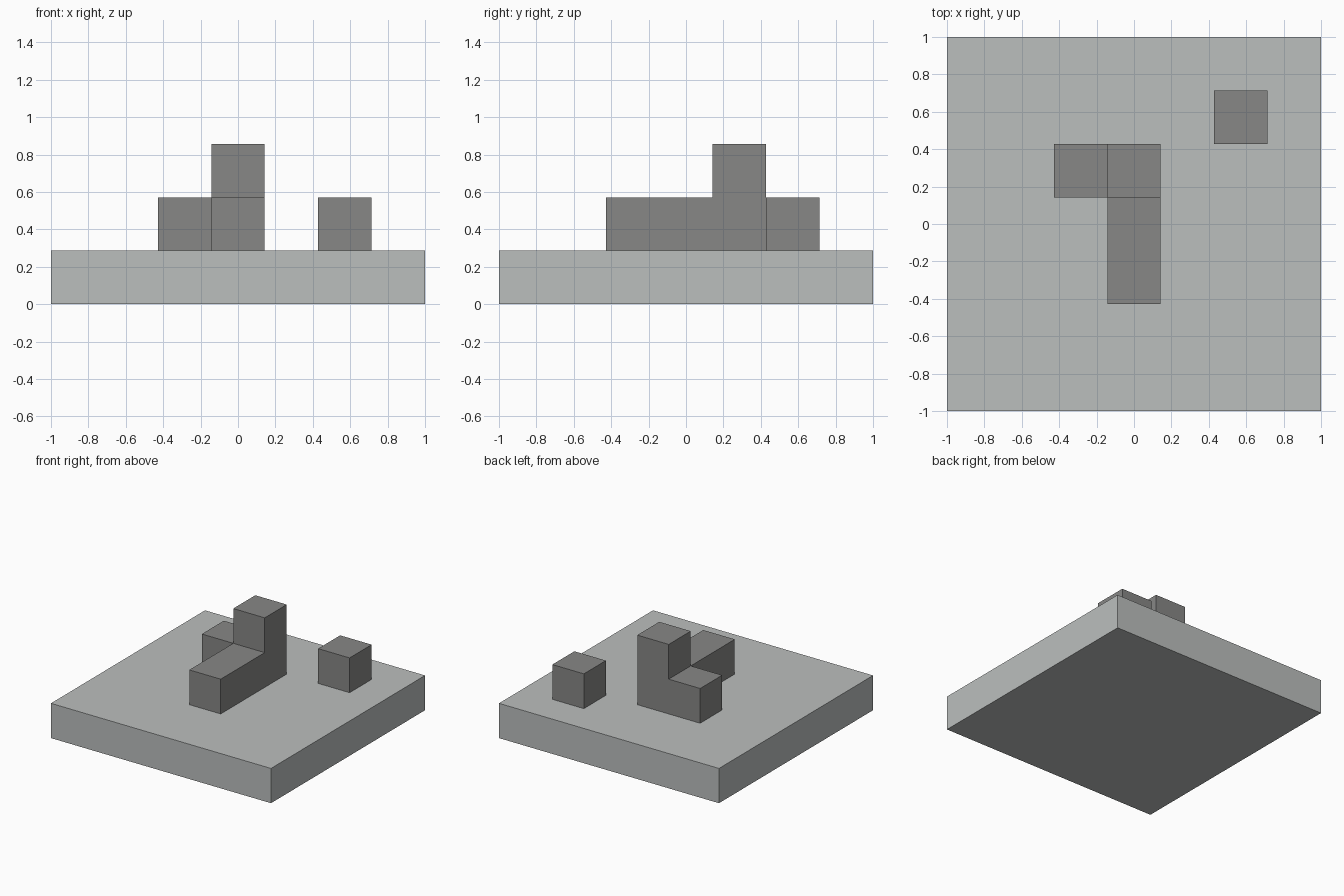
import bpy
import bmesh
from mathutils import Matrix, Vector

cube = bpy.data.objects.get("Cube")
if cube:
    bpy.data.objects.remove(cube)

U = 2 / 7  # one grid cell


def material(name, rgb):
    mat = bpy.data.materials.new(name)
    mat.use_nodes = True
    mat.diffuse_color = (*rgb, 1)
    mat.node_tree.nodes["Principled BSDF"].inputs["Base Color"].default_value = (*rgb, 1)
    return mat


def block(name, mat, centre, size=(1, 1, 1), arms=()):
    """Box in grid cells; each arm pulls out the face in its direction."""
    bm = bmesh.new()
    bmesh.ops.create_cube(bm, size=1, matrix=Matrix.Diagonal((*size, 1)))
    for arm in map(Vector, arms):
        face = max(bm.faces, key=lambda f: f.calc_center_median().dot(arm))
        pulled = bmesh.ops.extrude_discrete_faces(bm, faces=[face])["faces"][0]
        bmesh.ops.translate(bm, verts=pulled.verts, vec=arm)
    # Merge the coplanar faces left beside each arm
    bmesh.ops.dissolve_limit(bm, angle_limit=0.01, verts=bm.verts, edges=bm.edges)
    bmesh.ops.recalc_face_normals(bm, faces=bm.faces)
    bmesh.ops.scale(bm, vec=(U, U, U), verts=bm.verts)
    mesh = bpy.data.meshes.new(name)
    bm.to_mesh(mesh)
    bm.free()
    mesh.materials.append(mat)
    obj = bpy.data.objects.new(name, mesh)
    obj.location = Vector(centre) * U
    bpy.context.collection.objects.link(obj)


light_grey = material("light grey", (0.50, 0.52, 0.515))
dark_grey = material("dark grey", (0.242, 0.242, 0.238))

# Square slab
block("base_slab", light_grey, (0, 0, 0.5), (7, 7, 1))

# Corner block with a tower, a side arm and a long front arm
block("branching_block", dark_grey, (0, 1, 1.5),
      arms=[(0, 0, 1), (-1, 0, 0), (0, -2, 0)])

# Separate cube towards the back
block("single_cube", dark_grey, (2, 2, 1.5))
